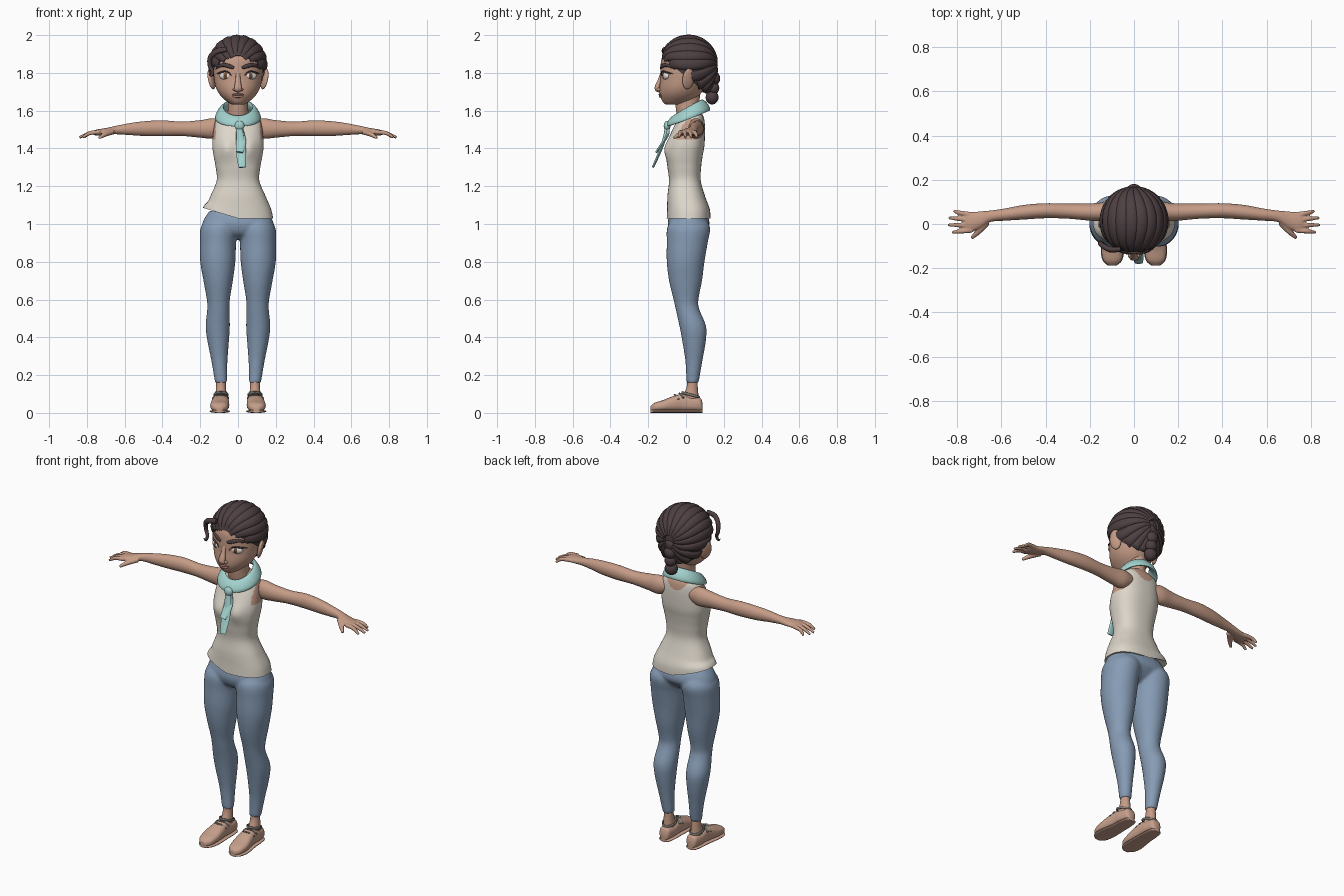
import bpy, bmesh, math
from mathutils import Vector, Matrix

if "Cube" in bpy.data.objects:
    bpy.data.objects.remove(bpy.data.objects["Cube"])

def mat(name, r, g, b):
    m = bpy.data.materials.new(name)
    m.diffuse_color = (r, g, b, 1)
    m.use_nodes = True
    m.node_tree.nodes["Principled BSDF"].inputs["Base Color"].default_value = m.diffuse_color
    return m

SKIN = mat("skin", .56, .33, .24)
HAIR = mat("dark_hair", .075, .05, .053)
SHIRT = mat("cream_cloth", .72, .67, .59)
DENIM = mat("blue_denim", .24, .33, .46)
TEAL = mat("teal_cloth", .36, .64, .61)
SHOE = mat("tan_leather", .57, .35, .26)
LACE = mat("grey_lace", .22, .21, .19)
WHITE = mat("eye_white", .8, .78, .74)
IRIS = mat("brown_iris", .2, .09, .04)
LIP = mat("lip", .45, .22, .17)

def finish(name, bm, *mats, voxel=0, angle=60):
    bmesh.ops.recalc_face_normals(bm, faces=bm.faces)
    me = bpy.data.meshes.new(name)
    bm.to_mesh(me)
    bm.free()
    ob = bpy.data.objects.new(name, me)
    bpy.context.collection.objects.link(ob)
    for m in mats:
        me.materials.append(m)
    bpy.ops.object.select_all(action='DESELECT')
    bpy.context.view_layer.objects.active = ob
    ob.select_set(True)
    bpy.ops.object.shade_smooth_by_angle(angle=math.radians(angle))
    if voxel:  # fuse overlapping volumes into one skin
        r = ob.modifiers.new("fuse", 'REMESH')
        r.mode, r.voxel_size, r.use_smooth_shade = 'VOXEL', voxel, True
        s = ob.modifiers.new("soften", 'SMOOTH')
        s.factor, s.iterations = .5, 4
    return ob

def dense(rows, steps):
    """Catmull-Rom interpolation of tuples."""
    out, n = [], len(rows)
    for i in range(n - 1):
        a, b, c, d = rows[max(i - 1, 0)], rows[i], rows[i + 1], rows[min(i + 2, n - 1)]
        for k in range(steps):
            t = k / steps
            out.append([q + .5 * t * (r - p + t * (2*p - 5*q + 4*r - s + t * (3*(q - r) + s - p)))
                        for p, q, r, s in zip(a, b, c, d)])
    return out + [list(rows[-1])]

def bridge(bm, rings, closed=False):
    n = len(rings[0])
    pairs = list(zip(rings, rings[1:])) + ([(rings[-1], rings[0])] if closed else [])
    for a, b in pairs:
        for i in range(n):
            bm.faces.new((a[i], a[(i + 1) % n], b[(i + 1) % n], b[i]))
    if not closed:
        bm.faces.new(rings[0])
        bm.faces.new(rings[-1])

def loft(bm, rows, axis='z', n=32, steps=5, power=2, m=1):
    """Rows: position, centre, half width, low, high."""
    rings = []
    for s, c, h, lo, hi in dense(rows, steps):
        ring = []
        for i in range(n):
            a = 2 * math.pi * i / n
            cu, sv = math.cos(a), math.sin(a)
            u = c + h * math.copysign(abs(cu) ** (2 / power), cu)
            v = (lo + hi) / 2 + (hi - lo) / 2 * math.copysign(abs(sv) ** (2 / power), sv)
            x, y, z = {'z': (u, v, s), 'x': (s, u, v), 'y': (u, s, v)}[axis]
            ring.append(bm.verts.new((m * x, y, z)))
        rings.append(ring)
    bridge(bm, rings)

def sweep(bm, pts, sizes, ups, n=10, steps=4, closed=False):
    """Elliptical band along pts; sizes are (half width, half thickness)."""
    if not isinstance(ups, list):
        ups = [ups] * len(pts)
    rows = [(*p, *s, *u) for p, s, u in zip(pts, sizes, ups)]
    rows = [list(r) for r in rows] if closed else dense(rows, steps)
    rings, k = [], len(rows)
    for i, r in enumerate(rows):
        nxt = rows[(i + 1) % k] if closed else rows[min(i + 1, k - 1)]
        prv = rows[i - 1] if closed else rows[max(i - 1, 0)]
        tan = (Vector(nxt[:3]) - Vector(prv[:3])).normalized()
        side = tan.cross(Vector(r[5:8])).normalized()
        up = side.cross(tan)
        rings.append([bm.verts.new(Vector(r[:3]) + side * r[3] * math.cos(a) + up * r[4] * math.sin(a))
                      for a in (2 * math.pi * j / n for j in range(n))])
    bridge(bm, rings, closed)

def blob(name, loc, size, m, rz=0, ry=0):
    bm = bmesh.new()
    M = Matrix.Translation(loc) @ Matrix.Rotation(rz, 4, 'Z') @ Matrix.Rotation(ry, 4, 'Y') @ Matrix.Diagonal((*size, 1))
    bmesh.ops.create_uvsphere(bm, u_segments=24, v_segments=14, radius=1, matrix=M)
    return finish(name, bm, m)

# Torso: top with skin showing at neckline and armholes
bm = bmesh.new()
loft(bm, [(1.03, 0, .186, -.102, .13), (1.08, 0, .175, -.1, .125), (1.15, 0, .145, -.098, .1),
          (1.23, 0, .113, -.09, .078), (1.3, 0, .118, -.098, .08), (1.36, 0, .129, -.104, .088),
          (1.41, 0, .136, -.1, .097), (1.46, 0, .134, -.088, .1), (1.52, 0, .126, -.062, .1),
          (1.56, 0, .115, -.035, .095), (1.585, 0, .09, -.01, .085), (1.605, 0, .05, 0, .07)],
     n=72, steps=8, power=2.4)
for v in bm.verts:
    x, y, z = v.co
    if y < 0:  # bust
        v.co.y -= .018 * math.exp(-((abs(x) - .06) / .04) ** 2 - ((z - 1.4) / .05) ** 2)
    if z < 1.12:  # slanted hem
        v.co.z += max(0, -x) * .3 * (1.12 - z) / .09
for f in bm.faces:
    x, y, z = f.calc_center_median()
    scoop = z > 1.525 + (x / .075) ** 2 * .06
    f.material_index = int(scoop or (abs(x) > .117 and z > 1.45))
finish("tank_top", bm, SHIRT, SKIN)

# Trousers
bm = bmesh.new()
loft(bm, [(1.07, 0, .15, -.08, .1), (1.03, 0, .178, -.093, .12), (.99, 0, .188, -.096, .122),
          (.95, 0, .15, -.08, .09), (.92, 0, .06, -.04, .05)], power=2.3)
for m in (1, -1):
    loft(bm, [(1.03, .095, .07, -.07, .1), (.98, .1, .098, -.1, .128), (.9, .106, .096, -.102, .115),
              (.8, .107, .093, -.102, .098), (.7, .105, .078, -.09, .085), (.6, .104, .061, -.066, .066),
              (.55, .104, .059, -.055, .07), (.46, .107, .064, -.035, .106), (.38, .105, .057, -.02, .105),
              (.27, .098, .042, -.003, .086), (.16, .09, .032, .002, .067)], m=m)
finish("trousers", bm, DENIM, voxel=.008)

# Arms, hands and neck
bm = bmesh.new()
loft(bm, [(1.5, 0, .07, -.03, .09), (1.56, 0, .06, -.045, .085), (1.62, 0, .053, -.055, .07), (1.72, 0, .055, -.06, .08)])
for m in (1, -1):
    loft(bm, [(.07, .055, .03, 1.48, 1.545), (.13, .055, .042, 1.452, 1.56), (.2, .054, .039, 1.457, 1.55),
              (.3, .058, .034, 1.466, 1.542), (.4, .06, .034, 1.465, 1.549), (.5, .053, .033, 1.466, 1.544),
              (.58, .043, .028, 1.471, 1.533), (.65, .035, .026, 1.475, 1.519), (.7, .018, .039, 1.471, 1.508),
              (.745, .008, .044, 1.468, 1.501), (.765, .008, .038, 1.472, 1.495)], 'x', m=m)
    for y0, y1, tip in ((.042, .058, .815), (.018, .028, .838), (-.006, -.004, .84), (-.028, -.038, .822)):
        sweep(bm, [(m * .73, y0, 1.486), (m * .785, (y0 + y1) / 2, 1.481), (m * tip, y1, 1.458)],
              [(.012, .012), (.011, .011), (.007, .007)], (0, 0, 1))
    sweep(bm, [(m * .665, .01, 1.488), (m * .705, -.035, 1.474), (m * .735, -.064, 1.455)],
          [(.018, .015), (.014, .013), (.008, .008)], (0, 0, 1))
finish("arms_and_neck", bm, SKIN, voxel=.0045)

# Head
HEAD = [(1.632, 0, .03, -.105, -.02), (1.645, 0, .055, -.122, .03), (1.68, 0, .093, -.137, .07),
        (1.72, 0, .116, -.14, .095), (1.77, 0, .127, -.135, .12), (1.82, 0, .131, -.135, .14),
        (1.88, 0, .13, -.128, .145), (1.94, 0, .105, -.09, .115), (1.972, 0, .055, -.04, .07)]
bm = bmesh.new()
loft(bm, HEAD, n=48)
finish("head", bm, SKIN)

def face(x, z, out=0):
    """Point on the front of the head."""
    for a, b in zip(HEAD, HEAD[1:]):
        if a[0] <= z <= b[0]:
            t = (z - a[0]) / (b[0] - a[0])
            _, _, h, lo, hi = [p + t * (q - p) for p, q in zip(a, b)]
            return (x, (lo + hi) / 2 - (hi - lo) / 2 * math.sqrt(max(0, 1 - (x / h) ** 2)) - out, z)

bm = bmesh.new()
sweep(bm, [(0, -.128, 1.8), (0, -.138, 1.765), (0, -.15, 1.73), (0, -.152, 1.712), (0, -.138, 1.702)],
      [(.012, .008), (.013, .01), (.019, .014), (.02, .012), (.012, .006)], (0, -1, 0), n=16)
finish("nose", bm, SKIN)
for name, z, h in (("upper_lip", 1.685, .005), ("lower_lip", 1.675, .007)):
    bm = bmesh.new()
    sweep(bm, [face(x, z + abs(x) * .05, .001) for x in (-.032, -.015, 0, .015, .032)],
          [(.002, .002), (h, .006), (h, .008), (h, .006), (.002, .002)], (0, -1, 0))
    finish(name, bm, LIP)
for m, side in ((1, "left"), (-1, "right")):
    blob(side + "_nostril", (m * .017, -.142, 1.712), (.011, .013, .009), SKIN)
    blob(side + "_ear", (m * .14, .012, 1.768), (.014, .034, .056), SKIN, m * .45, m * .2)
    blob(side + "_ear_hollow", (m * .149, .002, 1.772), (.008, .019, .034), LIP, m * .45, m * .2)
    blob(side + "_eye", (m * .068, -.107, 1.785), (.033, .015, .021), WHITE, m * .4)
    blob(side + "_iris", (m * .066, -.114, 1.785), (.016, .0105, .018), IRIS, m * .35)
    blob(side + "_pupil", (m * .0655, -.1175, 1.785), (.008, .0085, .009), HAIR, m * .35)
    # upper eyelid line and brow
    bm = bmesh.new()
    sweep(bm, [face(m * x, z, o) for x, z, o in ((.035, 1.785, 0), (.05, 1.803, .004), (.07, 1.808, .006), (.092, 1.802, .005), (.112, 1.795, .002))],
          [(.002, .003), (.003, .004), (.004, .005), (.005, .005), (.002, .003)], (0, -1, 0))
    finish(side + "_lash_line", bm, HAIR)
    bm = bmesh.new()
    sweep(bm, [face(m * x, z, .002) for x, z in ((.022, 1.826), (.045, 1.835), (.075, 1.842), (.1, 1.835), (.118, 1.82))],
          [(.007, .005), (.011, .007), (.01, .007), (.008, .005), (.002, .002)], (0, -1, 0))
    finish(side + "_brow", bm, HAIR)

# Hair cap, clipped along a slanted hairline
def scalp(theta, phi, k=1):
    d = Vector((math.sin(theta) * math.sin(phi), math.cos(theta), math.sin(theta) * math.cos(phi)))
    return Vector((d.x * .144 * k, .014 + d.y * .145 * k, 1.845 + d.z * (.145 if d.z > 0 else .2) * k)), d

bm = bmesh.new()
bmesh.ops.create_uvsphere(bm, u_segments=48, v_segments=32, radius=1)
for v in bm.verts:
    v.co = (v.co.x * .144, .014 + v.co.y * .145, 1.845 + v.co.z * (.145 if v.co.z > 0 else .2))
bmesh.ops.bisect_plane(bm, geom=bm.verts[:] + bm.edges[:] + bm.faces[:], plane_co=(0, 0, 1.78),
                       plane_no=(0, .8, 1), clear_inner=True)
finish("hair_cap", bm, HAIR)

# Swept-back locks running from the hairline to the bun
bm = bmesh.new()
COUNT = 19
for i in range(COUNT):
    phi, end = 2 * math.pi * i / COUNT, .3
    while end < 2.8:
        p, _ = scalp(end, phi + .25 * math.sin(end))
        if p.z < 1.785 - .8 * p.y:
            break
        end += .04
    pts, sizes, ups = [], [], []
    for k in range(9):
        th = .2 + (end - .2) * k / 8
        p, d = scalp(th, phi + .25 * math.sin(th))
        pts.append(p)
        ups.append(d)
        sizes.append((.008 + .021 * math.sin(th), .013 if k < 8 else .004))
    sweep(bm, pts, sizes, ups, n=10, steps=3)
finish("hair_locks", bm, HAIR)

# Loose curl at the temple
bm = bmesh.new()
sweep(bm, [(-.06, -.115, 1.925), (-.11, -.115, 1.915), (-.145, -.095, 1.885), (-.15, -.085, 1.84),
           (-.135, -.095, 1.81), (-.142, -.1, 1.785), (-.155, -.1, 1.795)],
      [(.014, .01), (.016, .013), (.014, .012), (.011, .01), (.009, .008), (.007, .006), (.002, .002)], (0, -1, .3))
finish("loose_curl", bm, HAIR)
for i, (y, z, r) in enumerate(((.135, 1.815, .038), (.147, 1.77, .037), (.145, 1.72, .034), (.138, 1.67, .037))):
    blob("bun_%d" % i, (0, y, z), (r, r * .92, r), HAIR)

# Neck scarf: loop, knot and hanging tail
bm = bmesh.new()
ring = [2 * math.pi * i / 40 for i in range(40)]
sweep(bm, [(.098 * math.sin(t), .012 - .092 * math.cos(t), 1.587 - .042 * math.cos(t)) for t in ring],
      [(.036, .013)] * 40, [(math.sin(t), -math.cos(t), .75) for t in ring], closed=True, n=14)
finish("scarf_loop", bm, TEAL)
blob("scarf_knot", (.008, -.1, 1.52), (.026, .018, .026), TEAL)
for name, x, z, dy in (("scarf_tail", .022, 1.3, 0), ("scarf_under_tail", .008, 1.38, .018)):
    bm = bmesh.new()
    k = (1.53 - z) / .23
    sweep(bm, [(.004, -.098, 1.53), (.012, -.115 + dy, 1.53 - .08 * k), (.016, -.14 + dy, 1.53 - .15 * k), (x, -.175 + dy, z)],
          [(.014, .01), (.022, .009), (.027, .008), (.019, .006)], (0, -1, .4), n=14)
    finish(name, bm, TEAL)

# Ankles, shoes, soles and laces
for m, side in ((1, "left"), (-1, "right")):
    bm = bmesh.new()
    loft(bm, [(.19, .09, .026, .007, .06), (.14, .09, .026, .004, .062), (.09, .09, .03, -.015, .066), (.05, .09, .033, -.03, .068)], m=m)
    finish(side + "_ankle", bm, SKIN)
    for name, top, grow, mt in (("shoe", 1, 0, SHOE), ("sole", 0, .003, SHOE)):
        bm = bmesh.new()
        loft(bm, [(y, c, h + grow, 0 if not top else .008, z if top else .016) for y, c, h, z in
                  ((.088, .089, .018, .05), (.075, .089, .032, .08), (.03, .09, .04, .085), (-.02, .091, .042, .1),
                   (-.07, .094, .047, .088), (-.12, .097, .05, .068), (-.165, .098, .041, .054), (-.187, .098, .018, .036))],
             'y', power=2.5, m=m)
        finish(side + "_" + name, bm, mt)
    bm = bmesh.new()
    sweep(bm, [(m * .09 + .036 * math.sin(t), .024 - .045 * math.cos(t), .096 + .012 * math.cos(t)) for t in ring],
          [(.007, .004)] * 40, [(math.sin(t), -math.cos(t), 0) for t in ring], closed=True)
    for y, z in ((-.035, .1), (-.06, .093)):
        sweep(bm, [(m * (.092 + x), y + abs(x) * .5, z + .003 - x * x * 14) for x in (-.042, -.02, 0, .02, .042)],
              [(.006, .004)] * 5, (0, 0, 1))
    finish(side + "_laces", bm, LACE)
